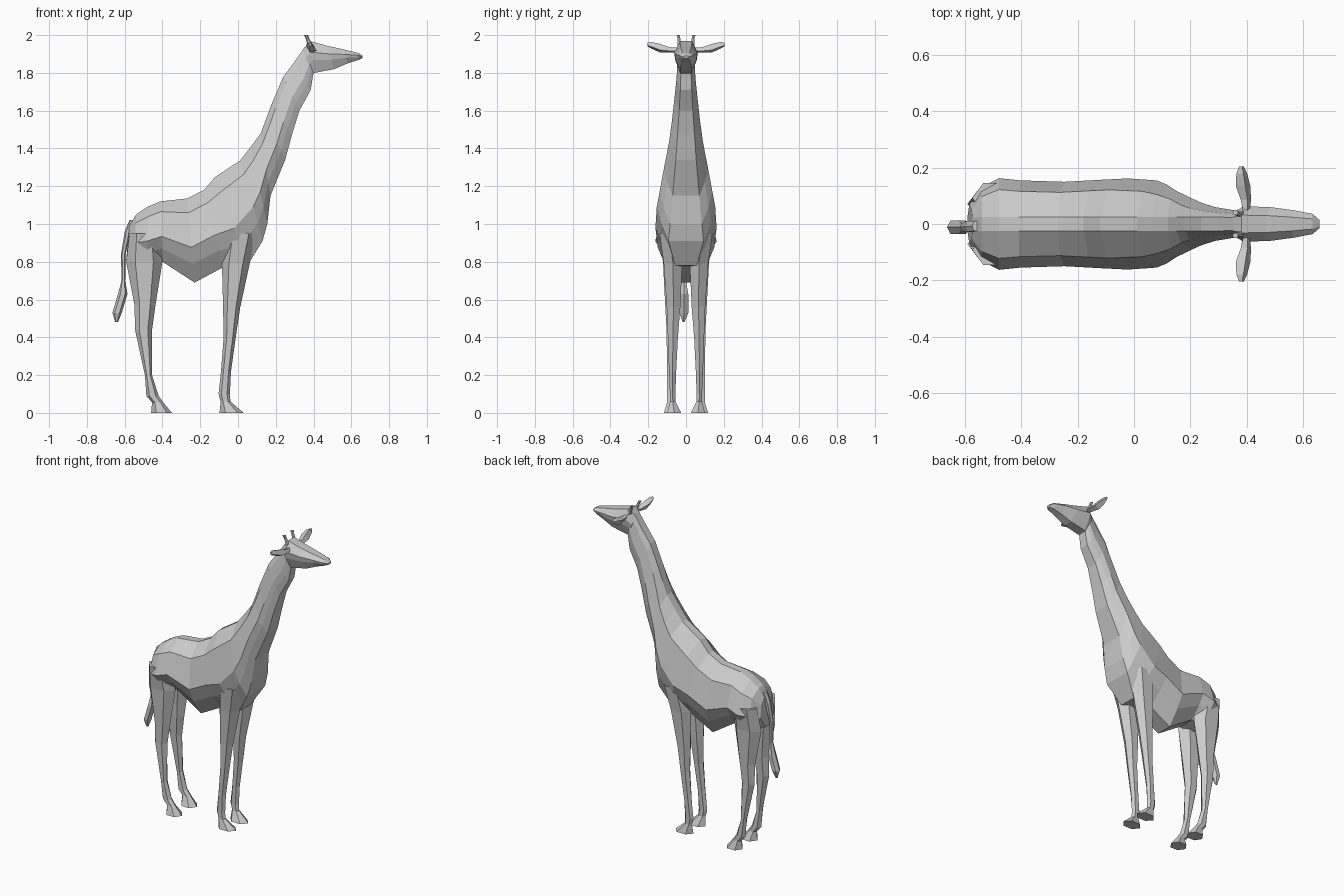
import bpy, bmesh, math
from mathutils import Vector


def loft(name, rings, mirror=False):
    """Skin a list of equal-length point rings, cap both ends."""
    bm = bmesh.new()
    loops = [[bm.verts.new(p) for p in r] for r in rings]
    n = len(loops[0])
    for a, b in zip(loops, loops[1:]):
        for i in range(n):
            j = (i + 1) % n
            bm.faces.new((a[i], a[j], b[j], b[i]))
    bm.faces.new(loops[0])
    bm.faces.new(loops[-1])
    bmesh.ops.recalc_face_normals(bm, faces=bm.faces)
    me = bpy.data.meshes.new(name)
    bm.to_mesh(me)
    bm.free()
    ob = bpy.data.objects.new(name, me)
    bpy.context.collection.objects.link(ob)
    if mirror:
        m = ob.modifiers.new("mirror", 'MIRROR')
        m.use_axis = (False, True, False)
        m.use_mirror_merge = False
    return ob


def section(xt, zt, xb, zb, w, profile):
    """Symmetric ring between a top and a bottom point; profile = (t, half width)."""
    side = [(xt + (xb - xt) * t, h, zt + (zb - zt) * t) for t, h in profile]
    return side + [(x, -y, z) for x, y, z in reversed(side)]


def flat_ring(z, x0, x1, y0, y1, n=6):
    """Horizontal polygon ring filling the given x and y extents."""
    ry = (y1 - y0) / 2 / (math.sin(math.pi / 3) if n == 6 else 1)
    return [((x0 + x1) / 2 + (x1 - x0) / 2 * math.cos(2 * math.pi * i / n),
             (y0 + y1) / 2 + ry * math.sin(2 * math.pi * i / n), z) for i in range(n)]


# torso and neck: top x, z, bottom x, z, half width
body = [(-.575, .99, -.592, .81, .07), (-.54, 1.05, -.55, .79, .13),
        (-.48, 1.09, -.48, .78, .163), (-.41, 1.12, -.40, .80, .155),
        (-.27, 1.135, -.23, .69, .15), (-.18, 1.18, -.08, .77, .157),
        (-.12, 1.25, .05, .78, .162), (.01, 1.335, .13, .91, .155),
        (.065, 1.405, .155, 1.0, .14), (.12, 1.48, .172, 1.15, .118),
        (.15, 1.56, .25, 1.34, .09), (.18, 1.64, .285, 1.47, .075),
        (.24, 1.78, .325, 1.6, .06), (.30, 1.86, .385, 1.71, .05),
        (.355, 1.94, .40, 1.80, .045)]
rings = []
for i, s in enumerate(body):
    w = s[4]
    low = .35 if i < 7 else .6
    rings.append(section(*s, [(0, min(.025, w * .5)), (.17, w * .75), (.58, w),
                              (.78, w * (.75 if i < 7 else .85)), (1, w * low)]))
loft("body_and_neck", rings)

# head
head = [(.345, 1.925, .385, 1.79, .045), (.382, 1.968, .405, 1.80, .063),
        (.47, 1.944, .51, 1.82, .06), (.56, 1.924, .58, 1.85, .049),
        (.635, 1.906, .635, 1.868, .036), (.66, 1.89, .657, 1.876, .015)]
loft("head", [section(*s, [(0, s[4] * .5), (.35, s[4]), (.6, s[4] * .9), (1, s[4] * .5)])
              for s in head])

# legs: z, x range, y range
front = [(.95, -.07, .10, .04, .14), (.79, -.085, .062, .02, .118), (.56, -.079, .012, .03, .102),
         (.40, -.076, -.012, .043, .096), (.22, -.09, -.037, .052, .09),
         (.10, -.103, -.043, .056, .085), (.06, -.092, -.04, .055, .085), (0, -.098, .03, .025, .1)]
rear = [(.95, -.575, -.42, .04, .145), (.80, -.592, -.40, .02, .122), (.57, -.548, -.437, .035, .11),
        (.44, -.545, -.455, .047, .103), (.20, -.493, -.455, .062, .1),
        (.09, -.485, -.42, .06, .1), (.055, -.455, -.395, .06, .1), (0, -.46, -.35, .035, .117)]
loft("front_leg", [flat_ring(*r) for r in front], True)
loft("rear_leg", [flat_ring(*r) for r in rear], True)

# tail with tuft
tail = [(1.02, -.575, -.55, -.025, .01), (.96, -.60, -.568, -.028, .01), (.84, -.619, -.595, -.025, .003),
        (.70, -.617, -.597, -.022, 0), (.63, -.635, -.585, -.035, .012),
        (.53, -.665, -.615, -.035, .012), (.48, -.65, -.635, -.018, -.008)]
loft("tail", [flat_ring(*r) for r in tail])

# ears: y, centre x, centre z, half size x and z
ears = [(.045, .40, 1.922, .012, .012), (.085, .398, 1.922, .018, .014), (.135, .388, 1.93, .026, .023),
        (.18, .383, 1.945, .019, .018), (.205, .382, 1.95, .008, .01)]
loft("ear", [[(x + a * i, y, z + b * k) for i, k in ((1, -.4), (.3, 1), (-1, .5), (-.3, -1))]
             for y, x, z, a, b in ears], True)

# horns
loft("horn", [flat_ring(1.94, .37, .40, .022, .044), flat_ring(1.98, .359, .378, .03, .044),
              flat_ring(2.0, .35, .371, .032, .05)], True)
